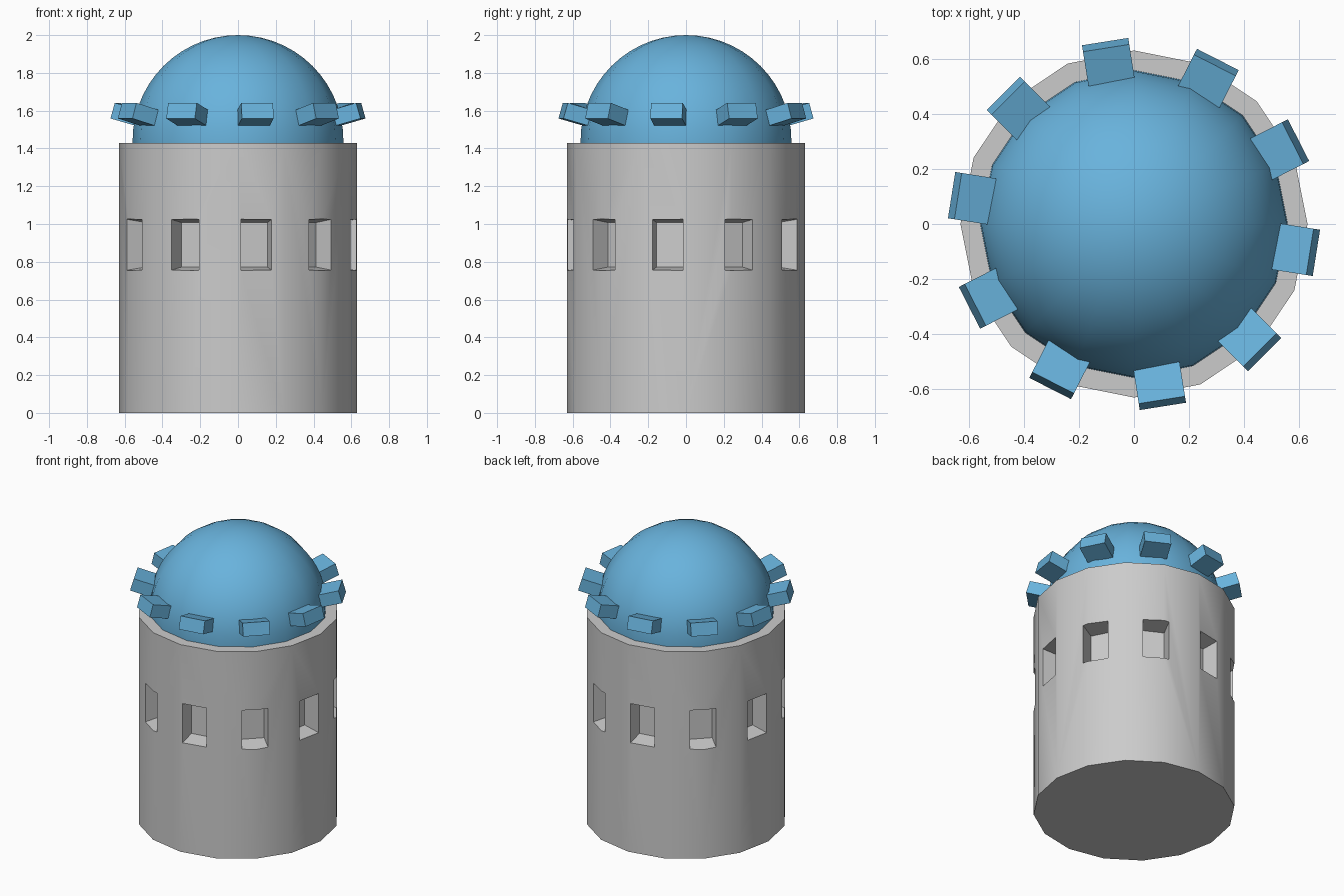
import bpy, bmesh, math
from mathutils import Matrix, Vector

if "Cube" in bpy.data.objects:
    bpy.data.objects.remove(bpy.data.objects["Cube"])

SIDES, COUNT = 16, 10
blue = bpy.data.materials.new("blue")
blue.diffuse_color = (0.14, 0.45, 0.72, 1)
blue.use_nodes = True
blue.node_tree.nodes["Principled BSDF"].inputs["Base Color"].default_value = blue.diffuse_color


def make(name, bm, mat=None):
    bmesh.ops.recalc_face_normals(bm, faces=bm.faces[:])
    me = bpy.data.meshes.new(name)
    bm.to_mesh(me)
    bm.free()
    ob = bpy.data.objects.new(name, me)
    bpy.context.collection.objects.link(ob)
    if mat:
        me.materials.append(mat)
    return ob


def smooth(ob):
    bpy.ops.object.select_all(action='DESELECT')
    ob.select_set(True)
    bpy.context.view_layer.objects.active = ob
    bpy.ops.object.shade_smooth_by_angle(angle=math.radians(30))


def revolve(name, profile, mat=None):
    """Solid of revolution from (radius, z) points, capped at both ends."""
    bm = bmesh.new()
    rings = []
    for r, z in profile:
        if r < 1e-5:
            rings.append([bm.verts.new((0, 0, z))] * SIDES)
        else:
            rings.append([bm.verts.new((r * math.cos(math.tau * i / SIDES),
                                        r * math.sin(math.tau * i / SIDES), z)) for i in range(SIDES)])
    for a, b in zip(rings, rings[1:]):
        for i in range(SIDES):
            j = (i + 1) % SIDES
            quad = list(dict.fromkeys((a[i], a[j], b[j], b[i])))
            bm.faces.new(quad)
    for ring in (rings[0], rings[-1]):
        if ring[0] is not ring[1]:
            bm.faces.new(ring)
    return make(name, bm, mat)


def ring_of_boxes(name, inner, outer, matrix, mat=None):
    """Boxes around the axis; inner/outer = (x, width, height) of the end faces."""
    bm = bmesh.new()
    for k in range(COUNT):
        m = Matrix.Rotation(math.radians(-9 + 36 * k), 4, 'Z') @ matrix
        ends = [[bm.verts.new(m @ Vector((x, sy * w / 2, sz * h / 2)))
                 for sy, sz in ((-1, -1), (1, -1), (1, 1), (-1, 1))] for x, w, h in (inner, outer)]
        a, b = ends
        bm.faces.new(a)
        bm.faces.new(b)
        for i in range(4):
            j = (i + 1) % 4
            bm.faces.new((a[i], a[j], b[j], b[i]))
    return make(name, bm, mat)


# Drum tower with tapered window recesses
drum = revolve("tower_drum", [(0.63, 0), (0.63, 1.43)])
cutter = ring_of_boxes("window_cutter", (0.505, 0.155, 0.235), (0.735, 0.175, 0.305),
                       Matrix.Translation((0, 0, 0.89)))
cutter.hide_render = True
cutter.hide_set(True)
mod = drum.modifiers.new("windows", 'BOOLEAN')
mod.object = cutter
mod.operation = 'DIFFERENCE'
mod.solver = 'EXACT'
bpy.context.view_layer.objects.active = drum
drum.select_set(True)
bpy.ops.object.modifier_apply(modifier=mod.name)
bpy.data.objects.remove(cutter)
smooth(drum)

# Dome on a short collar
R, CZ, N = 0.558, 1.442, 14
dome = revolve("dome", [(R, 1.43)] + [(R * math.cos(math.pi / 2 * i / N), CZ + R * math.sin(math.pi / 2 * i / N))
                                      for i in range(N + 1)], blue)
smooth(dome)

# Blocks standing out from the dome, tilted up along its surface
tilt = Matrix.Translation((0.6585, 0, 1.60)) @ Matrix.Rotation(math.radians(-16), 4, 'Y')
ring_of_boxes("dome_blocks", (-0.135, 0.17, 0.086), (0, 0.17, 0.086), tilt, blue)
